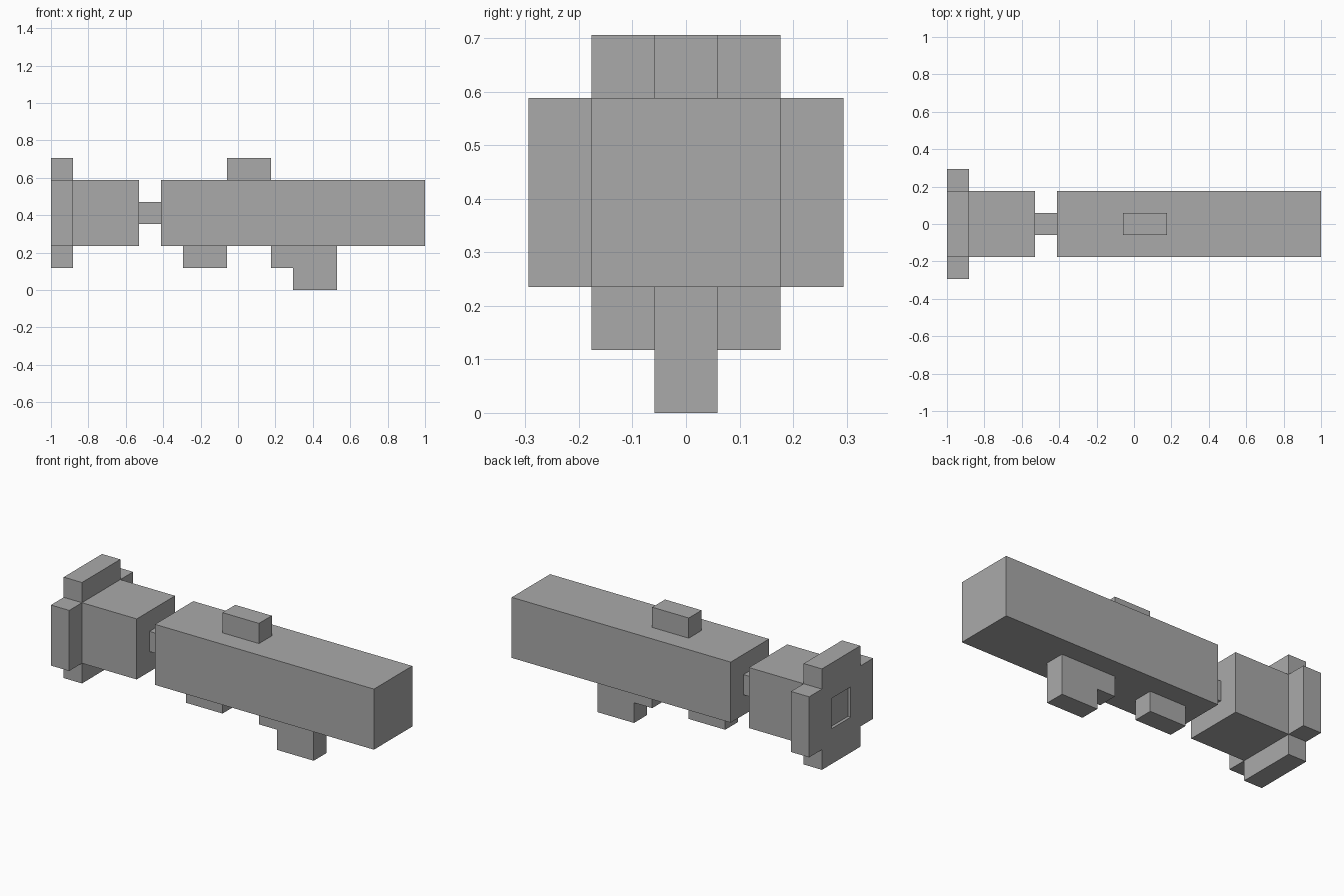
import bpy
import bmesh
from mathutils import Vector

cube = bpy.data.objects.get("Cube")
if cube:
    bpy.data.objects.remove(cube, do_unlink=True)

U = 2 / 17          # one block of the design grid

grey = bpy.data.materials.new("plain grey")
grey.use_nodes = True
grey.diffuse_color = (0.4, 0.4, 0.4, 1)
grey.node_tree.nodes["Principled BSDF"].inputs["Base Color"].default_value = (0.4, 0.4, 0.4, 1)


def prism(name, outline, direction):
    """Extrude a flat outline (in blocks) along a direction."""
    bm = bmesh.new()
    face = bm.faces.new([bm.verts.new(Vector(p) * U) for p in outline])
    new = bmesh.ops.extrude_face_region(bm, geom=[face])["geom"]
    verts = [g for g in new if isinstance(g, bmesh.types.BMVert)]
    bmesh.ops.translate(bm, verts=verts, vec=Vector(direction) * U)
    bmesh.ops.recalc_face_normals(bm, faces=bm.faces[:])
    mesh = bpy.data.meshes.new(name)
    bm.to_mesh(mesh)
    bm.free()
    mesh.materials.append(grey)
    obj = bpy.data.objects.new(name, mesh)
    bpy.context.collection.objects.link(obj)
    return obj


def side_profile(name, points, half_width):
    """Outline in x and z, extruded symmetrically across y."""
    return prism(name, [(x, -half_width, z) for x, z in points], (0, 2 * half_width, 0))


def block(name, x0, x1, z0, z1, half_width):
    return side_profile(name, [(x0, z0), (x1, z0), (x1, z1), (x0, z1)], half_width)


# Main tube, neck and head along one axis
block("main_body", -3.5, 8.5, 2, 5, 1.5)
block("neck", -4.5, -3.5, 3, 4, 0.5)
block("head", -7.5, -4.5, 2, 5, 1.5)

# Fittings above and below the body
block("top_block", -0.5, 1.5, 5, 6, 0.5)
block("front_grip", -2.5, -0.5, 1, 2, 0.5)
side_profile("rear_grip", [(1.5, 2), (1.5, 1), (2.5, 1), (2.5, 0), (4.5, 0), (4.5, 2)], 0.5)

# Cross-shaped end plate: one corner step turned around the centre
cross = []
y, z = 2.5, 1.5
for quarter in range(4):
    for a, b in ((y, -z), (y, z), (z, z)):
        for turn in range(quarter):
            a, b = -b, a
        cross.append((-8.5, a, b + 3.5))
plate = prism("end_plate", cross, (1, 0, 0))

# Shallow square recess in the plate
cutter = block("recess_cutter", -9, -8.35, 2.75, 4.25, 0.75)
cutter.hide_render = True
cutter.hide_viewport = True
cut = plate.modifiers.new("recess", "BOOLEAN")
cut.operation = "DIFFERENCE"
cut.object = cutter
